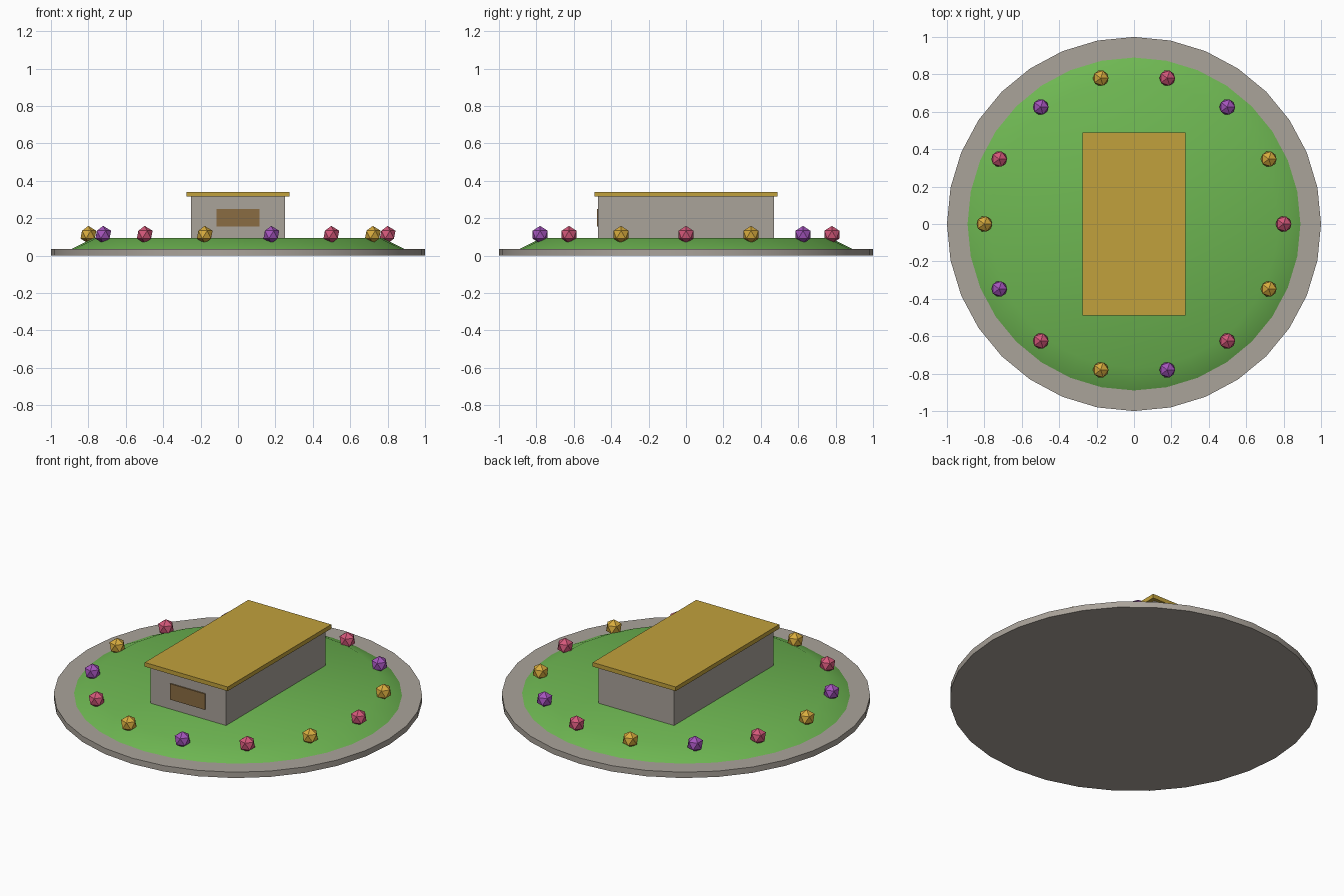
import bpy
import math

cube = bpy.data.objects.get("Cube")
if cube:
    bpy.data.objects.remove(cube, do_unlink=True)


def material(name, *rgb):
    """Flat material from 0-255 display values, stored as linear."""
    linear = [((c / 255 + 0.055) / 1.055) ** 2.4 for c in rgb]
    mat = bpy.data.materials.new(name)
    mat.use_nodes = True
    mat.diffuse_color = (*linear, 1)
    mat.node_tree.nodes["Principled BSDF"].inputs["Base Color"].default_value = (*linear, 1)
    return mat


stone = material("stone", 170, 163, 154)
grass = material("grass", 110, 183, 82)
roofing = material("ochre_roof", 193, 161, 60)
wood = material("brown_wood", 138, 108, 66)
petals = [material("pink_petals", 212, 88, 122),
          material("yellow_petals", 216, 172, 62),
          material("purple_petals", 164, 84, 188)]


def finish(name, mat):
    obj = bpy.context.object
    obj.name = name
    obj.data.materials.append(mat)
    return obj


def disc(name, r_bottom, r_top, z0, z1, mat):
    bpy.ops.mesh.primitive_cone_add(vertices=32, radius1=r_bottom, radius2=r_top,
                                    depth=z1 - z0, location=(0, 0, (z0 + z1) / 2))
    finish(name, mat)
    bpy.ops.object.shade_smooth_by_angle(angle=math.radians(30))


def box(name, width, depth, z0, z1, mat, y=0):
    bpy.ops.mesh.primitive_cube_add(size=1, location=(0, y, (z0 + z1) / 2))
    obj = finish(name, mat)
    obj.scale = (width, depth, z1 - z0)
    bpy.ops.object.transform_apply(location=False, rotation=False, scale=True)


# Round base and lawn mound
disc("stone_base", 1, 1, 0, 0.035, stone)
disc("lawn", 0.89, 0.77, 0.035, 0.095, grass)

# House with flat overhanging roof and front panel
box("house_walls", 0.5, 0.94, 0.09, 0.315, stone)
box("roof", 0.55, 0.98, 0.315, 0.34, roofing)
box("front_panel", 0.23, 0.008, 0.155, 0.25, wood, y=-0.473)

# Ring of flowers in three repeating colours
COUNT = 14
for i in range(COUNT):
    a = math.tau * i / COUNT
    bpy.ops.mesh.primitive_ico_sphere_add(
        subdivisions=1, radius=0.047,
        location=(0.8 * math.cos(a), 0.8 * math.sin(a), 0.112))
    finish(f"flower_{i + 1}", petals[i % 3])
